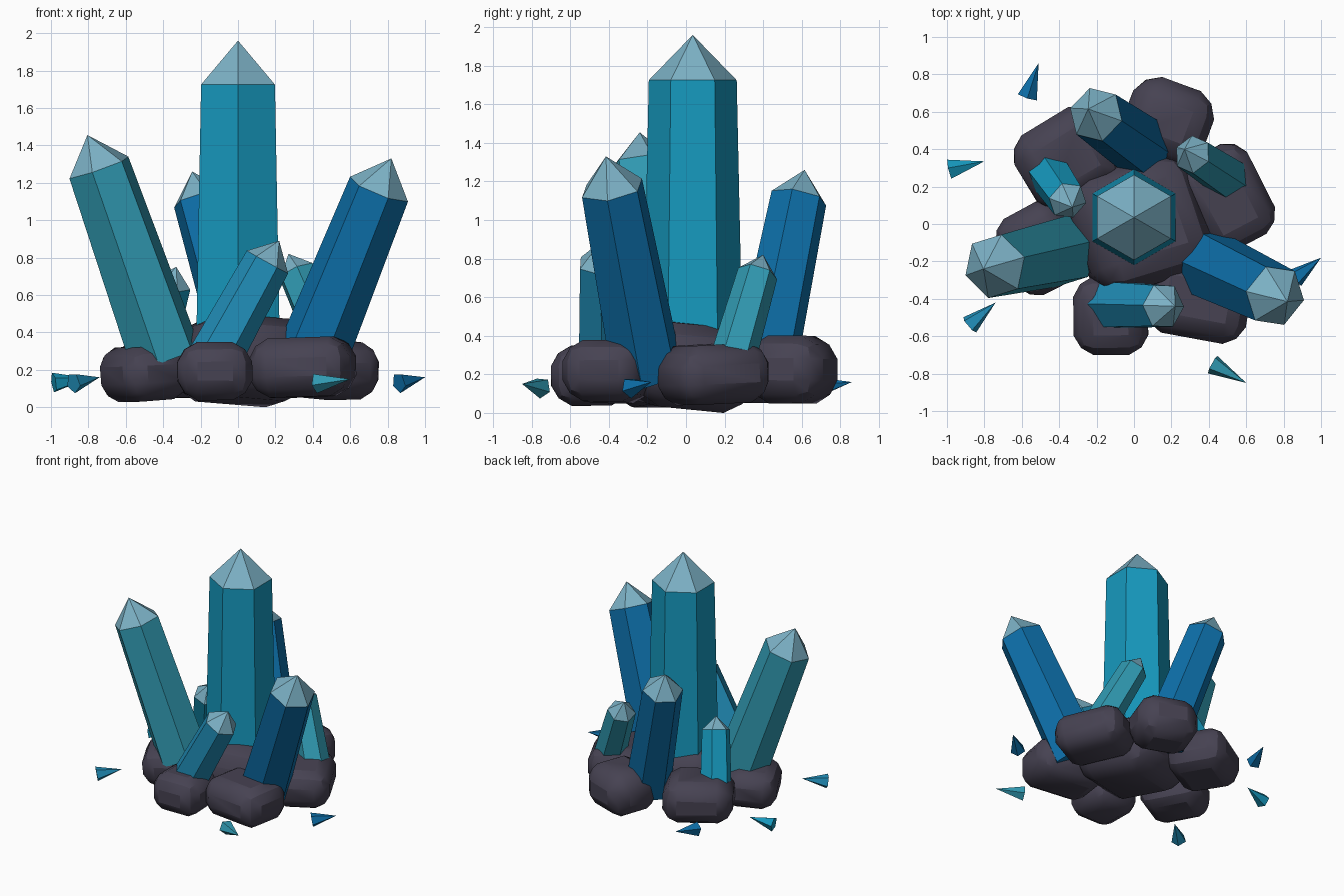
import bpy, bmesh, math, random
from mathutils import Vector, Matrix, Euler

if "Cube" in bpy.data.objects:
    bpy.data.objects.remove(bpy.data.objects["Cube"])

random.seed(4)


def material(name, rgb):
    m = bpy.data.materials.new(name)
    m.diffuse_color = (*rgb, 1)
    m.use_nodes = True
    m.node_tree.nodes["Principled BSDF"].inputs["Base Color"].default_value = m.diffuse_color
    return m


TEAL = material("teal", (0.008, 0.32, 0.52))
GREEN = material("sea_teal", (0.03, 0.32, 0.44))
BLUE = material("deep_blue", (0.004, 0.16, 0.40))
SKY = material("mid_blue", (0.015, 0.27, 0.48))
PALE = material("pale_tip", (0.20, 0.44, 0.56))
ROCK = material("dark_rock", (0.062, 0.055, 0.085))


def add(name, bm, mat, matrix):
    me = bpy.data.meshes.new(name)
    bm.to_mesh(me)
    bm.free()
    ob = bpy.data.objects.new(name, me)
    ob.matrix_world = matrix
    me.materials.append(mat)
    bpy.context.collection.objects.link(ob)
    return ob


def cone(sides, r1, r2, depth):
    """Cone or prism standing on its local origin."""
    bm = bmesh.new()
    bmesh.ops.create_cone(bm, cap_ends=True, segments=sides, radius1=r1, radius2=r2,
                          depth=depth, matrix=Matrix.Translation((0, 0, depth / 2)))
    bmesh.ops.remove_doubles(bm, verts=bm.verts, dist=1e-5)
    return bm


def frame(base, tip, roll=0):
    axis = Vector(tip) - Vector(base)
    turn = Vector((0, 0, 1)).rotation_difference(axis).to_matrix().to_4x4()
    return (Matrix.Translation(base) @ turn @ Matrix.Rotation(math.radians(roll), 4, 'Z'),
            axis.length)


# Hexagonal crystals: tapered shaft with a pale pointed cap
def crystal(name, base, tip, r, cap, mat, roll=0):
    m, length = frame(base, tip, roll)
    shaft = length - cap
    add(name + "_shaft", cone(6, r * 1.14, r, shaft), mat, m)
    add(name + "_tip", cone(6, r, 0, cap), PALE, m @ Matrix.Translation((0, 0, shaft)))


crystal("main_crystal", (0, .035, .25), (0, .035, 1.96), .228, .235, TEAL)
crystal("left_crystal", (-.385, -.145, .26), (-.805, -.24, 1.455), .175, .185, GREEN, -13)
crystal("right_crystal", (.366, -.20, .2), (.82, -.415, 1.33), .17, .18, BLUE, 20)
crystal("back_crystal", (.06, .40, .2), (-.245, .615, 1.26), .15, .155, BLUE, 15)
crystal("front_small_crystal", (-.16, -.43, .2), (.22, -.44, .89), .126, .13, SKY, 28)
crystal("right_small_crystal", (.52, .235, .25), (.27, .40, .82), .105, .11, GREEN, 5)
crystal("left_small_crystal", (-.475, .30, .22), (-.33, .09, .75), .105, .1, TEAL, 20)


# Chamfered boulders, slightly irregular
def rock(name, centre, half, turn, tilt=(0, 0)):
    bm = bmesh.new()
    bmesh.ops.create_cube(bm, size=2)
    for v in bm.verts:
        v.co = Vector(c * h * random.uniform(.97, 1.04) for c, h in zip(v.co, half))
    bmesh.ops.bevel(bm, geom=bm.edges[:], offset=min(half) * .68, segments=2,
                    profile=.4, affect='EDGES')
    rot = Euler([math.radians(a) for a in (*tilt, turn)]).to_matrix().to_4x4()
    ob = add(name, bm, ROCK, Matrix.Translation(centre) @ rot)
    ob.data.shade_smooth()
    ob.data.set_sharp_from_angle(angle=math.radians(30))


rock("centre_rock", (.03, -.01, .25), (.34, .33, .22), 18, (-5, 5))
rock("front_left_rock", (-.125, -.49, .195), (.195, .21, .155), 1)
rock("front_right_rock", (.345, -.40, .215), (.275, .21, .16), -10, (0, -2))
rock("right_rock", (.49, .14, .20), (.265, .21, .155), -62, (0, 2))
rock("back_right_rock", (.18, .55, .225), (.23, .21, .175), -21)
rock("back_left_rock", (-.36, .35, .215), (.255, .23, .165), 31)
rock("left_rock", (-.50, -.13, .18), (.195, .225, .145), 28, (0, -4))

# Loose shards scattered around the cluster
shards = [((-.57, .68, .13), (-.51, .86, .16), BLUE),
          ((-.985, .29, .13), (-.80, .335, .155), TEAL),
          ((-.88, -.54, .13), (-.74, -.42, .16), SKY),
          ((.42, -.75, .13), (.60, -.85, .15), GREEN),
          ((.86, -.29, .13), (1.0, -.18, .16), BLUE)]
for i, (base, tip, mat) in enumerate(shards):
    m, length = frame(base, tip, 20)
    add(f"shard_{i + 1}", cone(5, .056, 0, length), mat, m)
